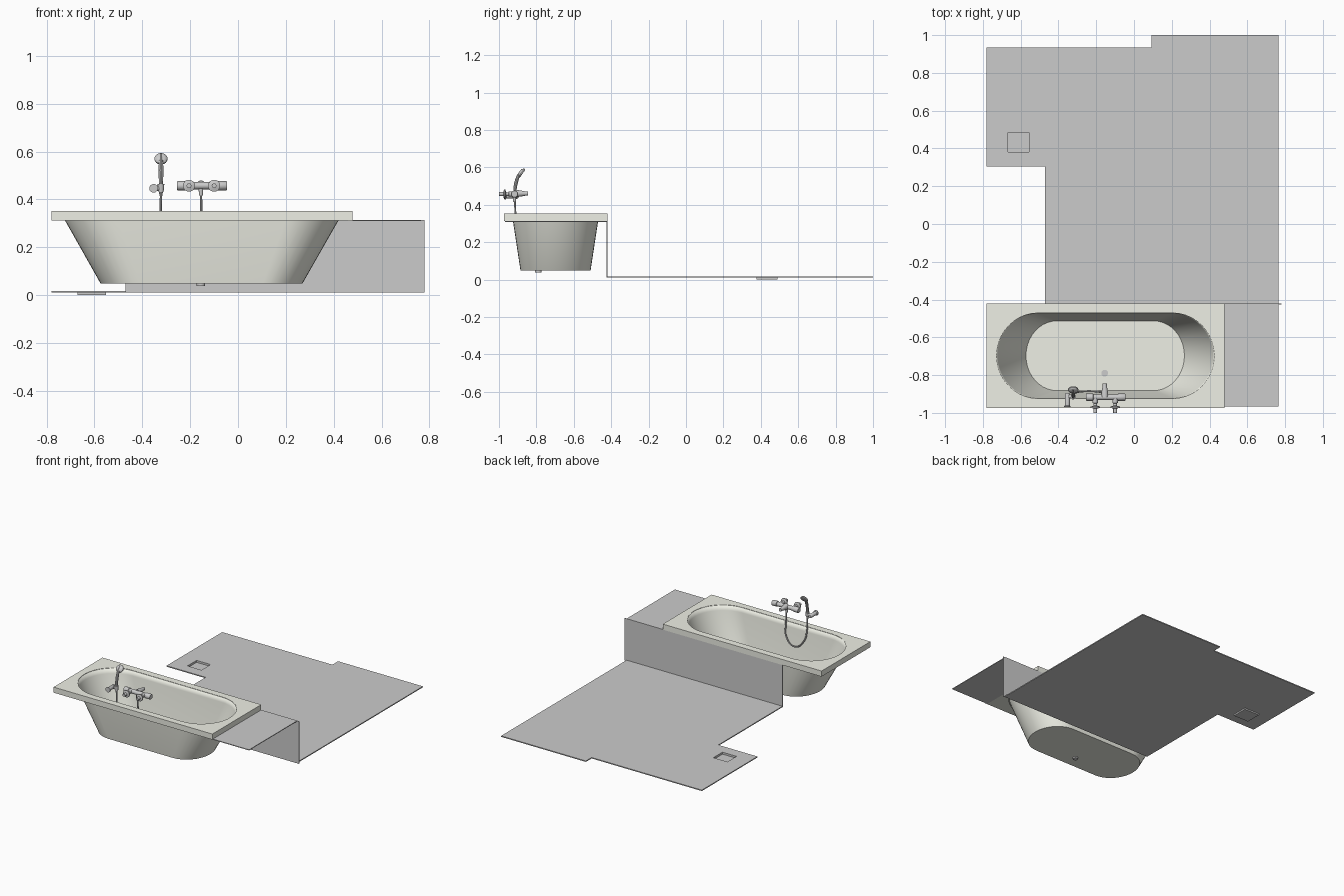
import bpy, bmesh, math
from mathutils import Vector

if "Cube" in bpy.data.objects:
    bpy.data.objects.remove(bpy.data.objects["Cube"])

white = bpy.data.materials.new("tub_white")
white.diffuse_color = (0.86, 0.87, 0.79, 1)
white.use_nodes = True
white.node_tree.nodes["Principled BSDF"].inputs["Base Color"].default_value = white.diffuse_color


def add(name, mesh, mat=None, smooth=True):
    ob = bpy.data.objects.new(name, mesh)
    bpy.context.collection.objects.link(ob)
    if mat:
        mesh.materials.append(mat)
    if smooth:
        bpy.ops.object.select_all(action='DESELECT')
        bpy.context.view_layer.objects.active = ob
        ob.select_set(True)
        bpy.ops.object.shade_smooth_by_angle(angle=math.radians(35))
    return ob


def curve_mesh(cu):
    """Turn a curve into a plain mesh and discard the curve."""
    tmp = bpy.data.objects.new("tmp", cu)
    bpy.context.collection.objects.link(tmp)
    dg = bpy.context.evaluated_depsgraph_get()
    mesh = bpy.data.meshes.new_from_object(tmp.evaluated_get(dg))
    bpy.data.objects.remove(tmp)
    mesh.materials.clear()
    return mesh


def plate(name, loops, z0, z1, mat=None):
    """Flat slab from an outline, with optional hole loops."""
    cu = bpy.data.curves.new(name, 'CURVE')
    cu.dimensions, cu.fill_mode, cu.extrude = '2D', 'BOTH', (z1 - z0) / 2
    for loop in loops:
        sp = cu.splines.new('POLY')
        sp.points.add(len(loop) - 1)
        for p, (x, y) in zip(sp.points, loop):
            p.co = (x, y, 0, 1)
        sp.use_cyclic_u = True
    mesh = curve_mesh(cu)
    for v in mesh.vertices:
        v.co.z += (z0 + z1) / 2
    bm = bmesh.new()
    bm.from_mesh(mesh)
    bmesh.ops.remove_doubles(bm, verts=bm.verts, dist=1e-5)
    bmesh.ops.recalc_face_normals(bm, faces=bm.faces)
    bm.to_mesh(mesh)
    bm.free()
    return add(name, mesh, mat)


def rect(x0, x1, y0, y1):
    return [(x0, y0), (x1, y0), (x1, y1), (x0, y1)]


def tube(name, pts, radius, scales=None):
    cu = bpy.data.curves.new(name, 'CURVE')
    cu.dimensions, cu.bevel_depth, cu.bevel_resolution = '3D', radius, 3
    cu.use_fill_caps, cu.resolution_u = True, 10
    sp = cu.splines.new('BEZIER')
    sp.bezier_points.add(len(pts) - 1)
    for i, (b, p) in enumerate(zip(sp.bezier_points, pts)):
        b.co = p
        b.handle_left_type = b.handle_right_type = 'AUTO'
        b.radius = scales[i] if scales else 1
    return add(name, curve_mesh(cu))


def turned(name, origin, axis, profile, mat=None, n=24):
    """Round part: (distance along axis, radius) profile."""
    bm = bmesh.new()
    q = Vector((0, 0, 1)).rotation_difference(Vector(axis))
    rings = []
    for d, r in profile:
        rings.append([bm.verts.new(Vector(origin) + q @ Vector(
            (r * math.cos(math.tau * i / n), r * math.sin(math.tau * i / n), d)))
            for i in range(n)])
    for a, b in zip(rings, rings[1:]):
        for i in range(n):
            j = (i + 1) % n
            bm.faces.new((a[i], a[j], b[j], b[i]))
    bm.faces.new(rings[0][::-1])
    bm.faces.new(rings[-1])
    bmesh.ops.recalc_face_normals(bm, faces=bm.faces)
    mesh = bpy.data.meshes.new(name)
    bm.to_mesh(mesh)
    bm.free()
    return add(name, mesh, mat)


# Bathtub: rounded-end outline reused for rim opening and basin
def oval(x0, x1, half, rx, yc=-0.6975, n=20):
    out = []
    for cx, start in ((x1 - rx, -90), (x0 + rx, 90)):
        for i in range(n + 1):
            a = math.radians(start + 180 * i / n)
            out.append((cx + rx * math.cos(a), yc + half * math.sin(a)))
    return out


plate("tub_rim", [rect(-0.78, 0.478, -0.973, -0.42), oval(-0.73, 0.427, 0.228, 0.222)],
      0.312, 0.352, white)

bm = bmesh.new()
rings = []
for z, x0, x1, half, rx in ((0.35, -0.73, 0.427, 0.228, 0.222),
                            (0.315, -0.723, 0.42, 0.226, 0.22),
                            (0.049, -0.573, 0.268, 0.186, 0.165)):
    rings.append([bm.verts.new((x, y, z)) for x, y in oval(x0, x1, half, rx)])
for a, b in zip(rings, rings[1:]):
    for i in range(len(a)):
        j = (i + 1) % len(a)
        bm.faces.new((a[j], a[i], b[i], b[j]))
bm.faces.new(rings[-1])
bmesh.ops.recalc_face_normals(bm, faces=bm.faces)
me = bpy.data.meshes.new("tub_basin")
bm.to_mesh(me)
bm.free()
basin = add("tub_basin", me, white)
sol = basin.modifiers.new("shell", 'SOLIDIFY')
sol.thickness, sol.offset = 0.004, 0

turned("tub_drain", (-0.155, -0.79, 0.037), (0, 0, 1), [(0, 0.018), (0.016, 0.018)])

# Floor, riser wall and ledge beside the tub
floor = [(-0.47, -0.42), (0.765, -0.42), (0.765, 1.0), (0.093, 1.0),
         (0.093, 0.935), (-0.78, 0.935), (-0.78, 0.305), (-0.47, 0.305)]
hole = rect(-0.667, -0.556, 0.381, 0.484)
plate("floor", [floor, hole], 0.01, 0.017)
plate("floor_drain_sides", [rect(-0.672, -0.551, 0.376, 0.489), hole], 0.0, 0.011)
plate("floor_drain_bottom", [rect(-0.67, -0.553, 0.378, 0.487)], 0.0, 0.003)
plate("riser_wall", [rect(-0.47, 0.78, -0.425, -0.42)], 0.01, 0.313)
plate("side_ledge", [rect(0.46, 0.765, -0.967, -0.42)], 0.309, 0.314)

# Bath mixer
Y, Z = -0.917, 0.457
turned("mixer_body", (-0.255, Y, Z), (1, 0, 0),
       [(0, 0.017), (0.003, 0.019), (0.038, 0.019), (0.04, 0.015), (0.169, 0.015),
        (0.171, 0.019), (0.206, 0.019), (0.209, 0.017)])
for side, x in (("left", -0.205), ("right", -0.1)):
    turned(f"mixer_mount_{side}", (x, Y, Z), (0, -1, 0),
           [(0, 0.014), (0.03, 0.014), (0.033, 0.009), (0.045, 0.01), (0.05, 0.025),
            (0.056, 0.025), (0.06, 0.01), (0.083, 0.01)])
turned("mixer_spout", (-0.155, Y, Z + 0.003), (0, 1, 0),
       [(0, 0.019), (0.03, 0.017), (0.055, 0.012), (0.072, 0.011)])
turned("hose_nut", (-0.155, Y, Z - 0.04), (0, 0, 1), [(0, 0.008), (0.03, 0.01)])

# Hand shower, holder and hose
X = -0.322
tube("shower_handle", [(X, -0.915, 0.415), (X, -0.915, 0.47), (X, -0.908, 0.52),
                       (X, -0.893, 0.56), (X, -0.875, 0.588)],
     0.01, [0.7, 0.9, 1, 0.9, 0.6])
turned("shower_head", (X, -0.888, 0.577), (0, 0.82, -0.57),
       [(0, 0.014), (0.005, 0.023), (0.01, 0.027), (0.016, 0.027), (0.018, 0.022)])
turned("holder_post", (-0.353, -0.97, 0.446), (0, 1, 0),
       [(0, 0.018), (0.006, 0.018), (0.009, 0.013), (0.07, 0.013), (0.075, 0.01)])
turned("holder_arm", (-0.355, -0.913, 0.446), (1, 0, 0), [(0, 0.011), (0.033, 0.011)])
turned("holder_cup", (X, -0.915, 0.43), (0, 0, 1), [(0, 0.011), (0.034, 0.014)])
tube("shower_hose", [(X, -0.915, 0.42), (X, -0.91, 0.34), (-0.31, -0.893, 0.26),
                     (-0.238, -0.885, 0.205), (-0.167, -0.893, 0.26),
                     (-0.155, -0.91, 0.34), (-0.155, -0.915, 0.43)], 0.005)
